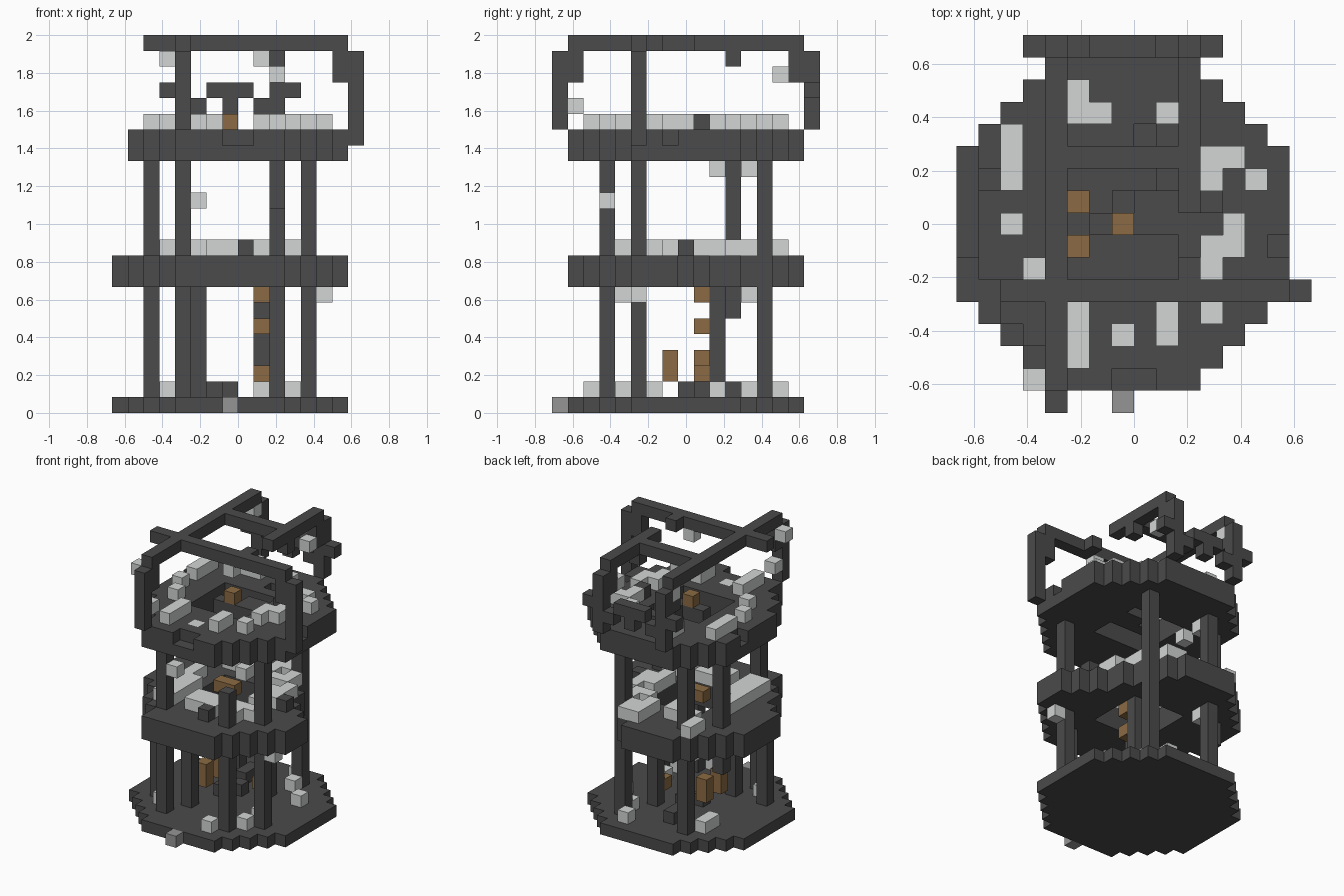
import bpy
import bmesh
import random

if "Cube" in bpy.data.objects:
    bpy.data.objects.remove(bpy.data.objects["Cube"], do_unlink=True)

UNIT = 2 / 24
CENTRE_X, CENTRE_Y = 7, 8


def make_material(name, red, green, blue):
    mat = bpy.data.materials.new(name)
    mat.use_nodes = True
    colour = (red, green, blue, 1)
    mat.diffuse_color = colour
    mat.node_tree.nodes["Principled BSDF"].inputs["Base Color"].default_value = colour
    return mat


dark = make_material("dark_stone", .069, .069, .069)
light = make_material("pale_stone", .65, .67, .66)
brown = make_material("brown_wood", .26, .147, .056)
grey = make_material("mid_grey_stone", .3, .3, .3)

parts = {}      # part name -> (material, set of cells)
occupied = set()


def add_cells(name, material, cells):
    """Claim every free cell for one named part."""
    free = set(cells) - occupied
    occupied.update(free)
    parts.setdefault(name, (material, set()))[1].update(free)


def span(value):
    return range(value[0], value[1] + 1) if isinstance(value, tuple) else (value,)


def box(x, y, z):
    return {(i, j, k) for i in span(x) for j in span(y) for k in span(z)}


def add_box(name, material, x, y, z):
    add_cells(name, material, box(x, y, z))


def octagon(levels, keep=lambda dx, dy: True):
    cells = set()
    for i, j, k in box((0, 14), (1, 15), levels):
        dx, dy = i - CENTRE_X, j - CENTRE_Y
        if abs(dx) + abs(dy) <= 10 and keep(dx, dy):
            cells.add((i, j, k))
    return cells


def in_stairwell(dx, dy):
    return abs(dx) <= 2 and abs(dy) <= 2


def slant(dx, dy):
    return .82 * dx + .57 * dy


def middle_shape(dx, dy):
    """The back left corner has crumbled away."""
    return -6.5 < slant(dx, dy) < 5.2 and not in_stairwell(dx, dy)


def upper_shape(dx, dy):
    bridge = (dy == 0 and dx >= -1) or (dy == 1 and dx >= 1)
    whole = dx > -7 and slant(dx, dy) > -6.5
    return whole and (bridge or not in_stairwell(dx, dy))


# Floors, the upper one with chipped edges and a pale slab
add_cells("base_floor", dark, octagon(0))
add_cells("middle_floor", dark, octagon((8, 9), middle_shape))
chips = box((7, 8), 1, 17) | box(14, 7, 17) | box(1, 10, 17) | box(8, 12, 17)
add_box("upper_floor_slab", light, 7, 3, 17)
add_cells("upper_floor", dark, octagon((16, 17), upper_shape) - chips)
add_box("loose_base_block", grey, 7, 0, 0)

# Lower storey pillars
LOWER = (1, 7)
for x, y in ((2, 5), (4, 3), (10, 3), (12, 5), (4, 13), (10, 13)):
    add_box("lower_pillars", dark, x, y, LOWER)
add_box("broken_pillar_top", dark, 2, 11, (6, 7))
add_box("inner_posts", dark, 5, 5, LOWER)
add_box("inner_posts", dark, 9, 10, LOWER)

# Middle storey pillars, the back one passing the crumbled floor edge
for x, y in ((4, 3), (4, 13), (2, 11), (12, 5)):
    add_box("middle_pillars", dark, x, y, (10, 15))
add_box("back_long_pillar", dark, 10, 13, (8, 15))
add_box("broken_pillar_stub", dark, 10, 3, (10, 12))

# Crown of crossing beams, one of them with a gap
TOP = 23
add_box("crown_beams", dark, 4, (1, 15), TOP)
add_box("crown_beams", dark, 10, (5, 6), TOP)
add_box("crown_beams", dark, 10, (9, 15), TOP)
add_box("crown_beams", dark, (2, 14), 5, TOP)
add_box("crown_beams", dark, (4, 10), 11, TOP)
add_box("crown_beam_stub", dark, 10, 11, 22)

# Bent posts carrying the crown
SHOULDER, POST = (21, 22), (18, 22)
add_box("back_loose_block", light, 4, 15, 22)
add_box("crown_posts", dark, 4, 1, SHOULDER)
add_box("crown_posts", dark, 4, 0, POST)
for x in (4, 10):
    add_box("crown_posts", dark, x, 15, SHOULDER)
    add_box("crown_posts", dark, x, 16, POST)
add_box("crown_posts", dark, 14, 5, SHOULDER)
add_box("crown_posts", dark, 15, 5, (17, 22))

# Broken lattice between the back posts
for x in ((3, 4), (6, 8), (10, 11)):
    add_box("back_lattice", dark, x, 16, 20)
for x in (5, 7, (9, 10)):
    add_box("back_lattice", dark, x, 16, 19)

# Wooden remains of the stair
for z in (2, 5, 7):
    add_box("stair_wood", brown, 9, 9, z)
for y in (7, 9):
    add_box("stair_wood", brown, 5, y, (2, 3))
add_box("stair_wood", brown, (6, 7), 8, 10)
add_box("stair_wood", brown, 7, 8, 18)

# Dark rubble on the floors
add_box("dark_rubble", dark, 6, 8, 1)
add_box("dark_rubble", dark, 7, 9, 1)
add_box("dark_rubble", dark, 6, (11, 12), 1)
add_box("dark_rubble", dark, 8, 3, 10)
add_box("dark_rubble", dark, 12, 8, 10)
add_box("dark_rubble", dark, 11, 9, 18)

# Pale rubble on the upper floor
for x, y in ((5, (13, 14)), (6, 13), (9, 13), (2, (10, 12)), (2, 8),
             ((11, 12), 11), (11, 10), (13, 10), (12, (7, 8)), (11, (6, 7)),
             (3, 6), (5, (2, 4)), (9, (3, 4)), (11, 4), (10, 12)):
    add_box("upper_rubble", light, x, y, 18)

# Pale rubble on the middle floor, scattered in a ring
random.seed(4)
for i, j, k in sorted(octagon(10, middle_shape)):
    dx, dy = i - CENTRE_X, j - CENTRE_Y
    ring = 3 <= max(abs(dx), abs(dy)) <= 6 and abs(dx) <= 4 and dy >= -4
    if ring and random.random() < .55:
        add_cells("middle_rubble", light, {(i, j, k)})

# Pale rubble on the base
for x, y in ((9, 2), (11, 6), (11, 4), (3, (11, 12)), (9, 14),
             (10, 12), (12, 10), (3, 4)):
    add_box("base_rubble", light, x, y, 1)

# Pale blocks clinging to pillars and beams
for x, y, z in ((13, 5, 7), (4, 4, 7), (4, 12, 7), (5, 3, 13), (4, 12, 15),
                (4, 10, 15), (3, 1, 22), (4, 1, 19), (9, 5, 22), (10, 14, 21)):
    add_box("clinging_blocks", light, x, y, z)

# Outer skin of every part: one square per exposed cell side
for name, (material, cells) in parts.items():
    bm = bmesh.new()
    corners = {}

    def corner(point):
        if point not in corners:
            x, y, z = point
            corners[point] = bm.verts.new(((x - 8) * UNIT, (y - 8.5) * UNIT, z * UNIT))
        return corners[point]

    for cell in sorted(cells):
        for axis in range(3):
            for side in (0, 1):
                neighbour = list(cell)
                neighbour[axis] += 2 * side - 1
                if tuple(neighbour) in occupied:
                    continue
                loop = []
                for u, v in ((0, 0), (1, 0), (1, 1), (0, 1)):
                    point = list(cell)
                    point[axis] += side
                    point[(axis + 1) % 3] += u
                    point[(axis + 2) % 3] += v
                    loop.append(corner(tuple(point)))
                bm.faces.new(loop if side else loop[::-1])
    mesh = bpy.data.meshes.new(name)
    bm.to_mesh(mesh)
    bm.free()
    mesh.materials.append(material)
    bpy.context.collection.objects.link(bpy.data.objects.new(name, mesh))
